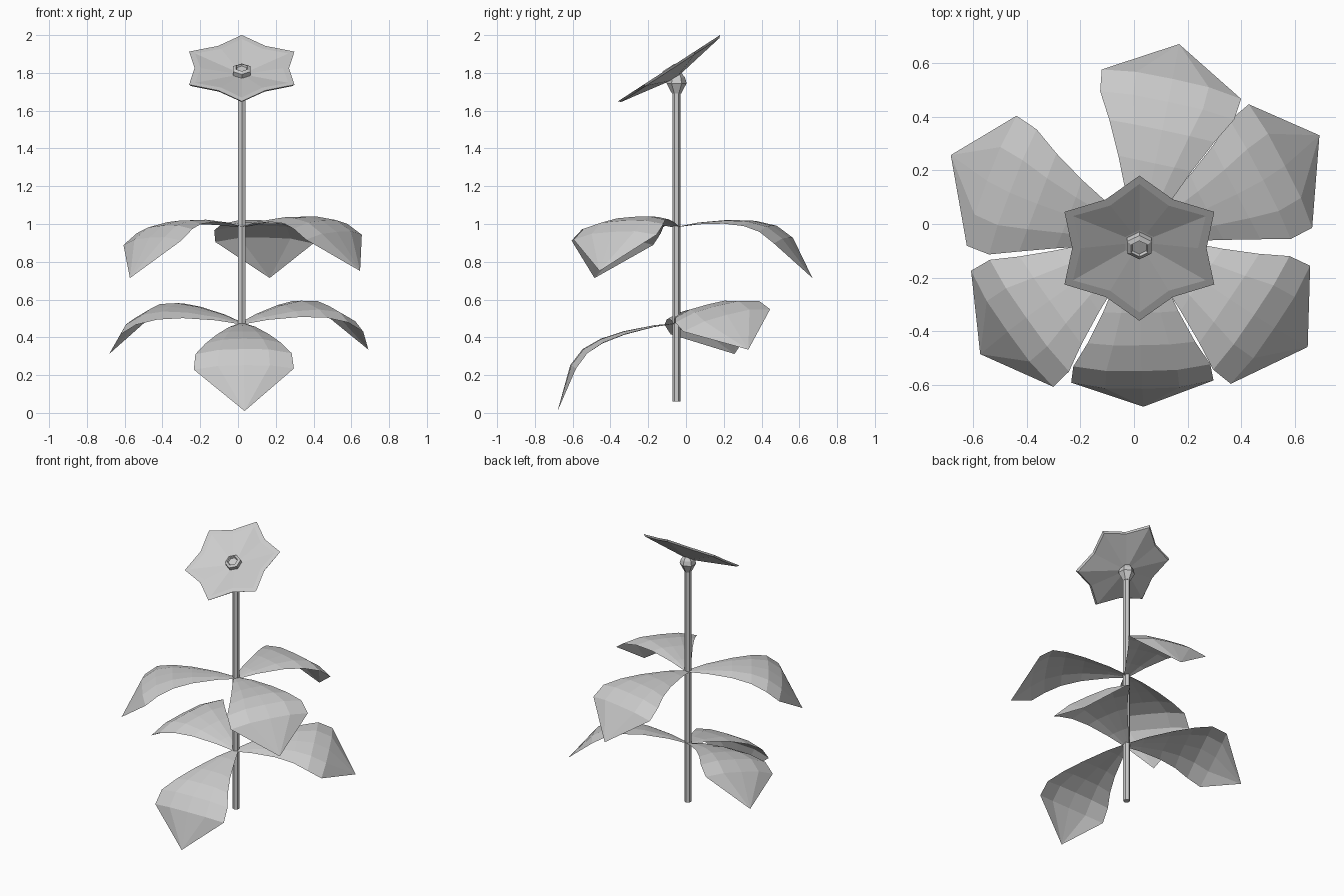
import bpy, math
from mathutils import Vector, Matrix

if "Cube" in bpy.data.objects:
    bpy.data.objects.remove(bpy.data.objects["Cube"])

grey = bpy.data.materials.new("light_grey")
grey.use_nodes = True
grey.diffuse_color = (0.6, 0.6, 0.6, 1)
grey.node_tree.nodes["Principled BSDF"].inputs["Base Color"].default_value = (0.6, 0.6, 0.6, 1)


def make(name, verts, faces):
    mesh = bpy.data.meshes.new(name)
    mesh.from_pydata(verts, [], faces)
    mesh.materials.append(grey)
    obj = bpy.data.objects.new(name, mesh)
    bpy.context.collection.objects.link(obj)
    return obj


def loft(name, rings, cap_start=True, cap_end=True):
    """Join closed rings that share one point count."""
    n = len(rings[0])
    verts = [p for ring in rings for p in ring]
    faces = [(k * n + i, k * n + (i + 1) % n, (k + 1) * n + (i + 1) % n, (k + 1) * n + i)
             for k in range(len(rings) - 1) for i in range(n)]
    if cap_start:
        faces.append(tuple(reversed(range(n))))
    if cap_end:
        faces.append(tuple(range(len(verts) - n, len(verts))))
    return make(name, verts, faces)


def ring(n, r, z, inner=None):
    """Regular ring, or a star when an inner radius is given."""
    pts = []
    for i in range(n):
        a = math.pi / 2 + i * math.tau / n
        rad = inner if inner is not None and i % 2 else r
        pts.append(Vector((rad * math.cos(a), rad * math.sin(a), z)))
    return pts


STEM = Vector((0.02, -0.05, 0))

# Stem and the calyx at its top
stem = loft("stem", [ring(6, 0.022, 0.06), ring(6, 0.022, 1.72)])
calyx = loft("calyx", [ring(6, r, z) for r, z in
                       ((0.024, 1.69), (0.053, 1.745), (0.045, 1.775), (0.025, 1.80))])
stem.location = calyx.location = STEM

# Flower: shallow six-pointed cup, back to rim to inside
profile = ((0.03, 0.03, -0.06), (0.31, 0.242, -0.012), (0.322, 0.25, 0.0),
           (0.285, 0.218, 0.0), (0.06, 0.052, -0.03))
flower = loft("flower", [ring(12, r, z, inner) for r, inner, z in profile])
pistil = loft("flower_centre", [ring(6, 0.053, -0.035), ring(6, 0.053, -0.005),
                                ring(6, 0.035, 0.004), ring(6, 0.03, -0.006)])
for part in (flower, pistil):
    part.location = (0.02, -0.09, 1.825)
    part.rotation_euler.x = math.radians(33)

# Leaf rows: distance outward, height, half width
ROWS = ((0.0, 0.0, 0.018), (0.12, -0.012, 0.07), (0.28, -0.045, 0.14),
        (0.40, -0.085, 0.2), (0.495, -0.14, 0.255), (0.56, -0.225, 0.265))
TIP = Vector((0.63, 0, -0.465))
ACROSS = ((-1, -0.03), (-0.52, 0.0), (0, 0.004), (0.52, 0.0), (1, -0.03))


def leaf_frame(tip, side):
    e1 = Vector(tip).normalized()
    side = Vector(side)
    e2 = (side - e1 * side.dot(e1)).normalized()
    return Matrix((e1, e2, e1.cross(e2))).transposed()


def leaf(name, height, tip, side):
    turn = leaf_frame(tip, side) @ leaf_frame(TIP, (0, 1, 0)).transposed()
    verts = []
    for i, (u, w, half) in enumerate(ROWS):
        # Edges sink below the middle, along the local slope
        a, b = ROWS[max(i - 1, 0)], ROWS[min(i + 1, len(ROWS) - 1)]
        normal = Vector((a[1] - b[1], 0, b[0] - a[0])).normalized()
        for s, sink in ACROSS:
            verts.append(Vector((u, s * half, w)) + normal * sink * half / 0.265)
    verts.append(TIP)
    n, last = len(ACROSS), len(ROWS) - 1
    faces = [(r * n + c, (r + 1) * n + c, (r + 1) * n + c + 1, r * n + c + 1)
             for r in range(last) for c in range(n - 1)]
    faces += [(last * n + c, len(verts) - 1, last * n + c + 1) for c in range(n - 1)]
    base = STEM + Vector((0, 0, height))
    make(name, [turn @ v + base for v in verts], faces)


# Each leaf: attachment height, tip offset, direction across the blade
leaf("lower_front_leaf", 0.475, (0.015, -0.63, -0.465), (1, 0, 0))
leaf("lower_left_leaf", 0.475, (0.67, 0.38, -0.14), (-0.2, 0.47, 0.11))
leaf("lower_right_leaf", 0.475, (-0.71, 0.31, -0.165), (-0.18, -0.47, -0.11))
leaf("upper_back_leaf", 0.985, (0.15, 0.73, -0.275), (-0.51, 0.13, 0))
leaf("upper_left_leaf", 0.985, (0.63, -0.41, -0.235), (0.31, 0.425, 0.02))
leaf("upper_right_leaf", 0.985, (-0.60, -0.44, -0.275), (0.30, -0.44, 0.02))
